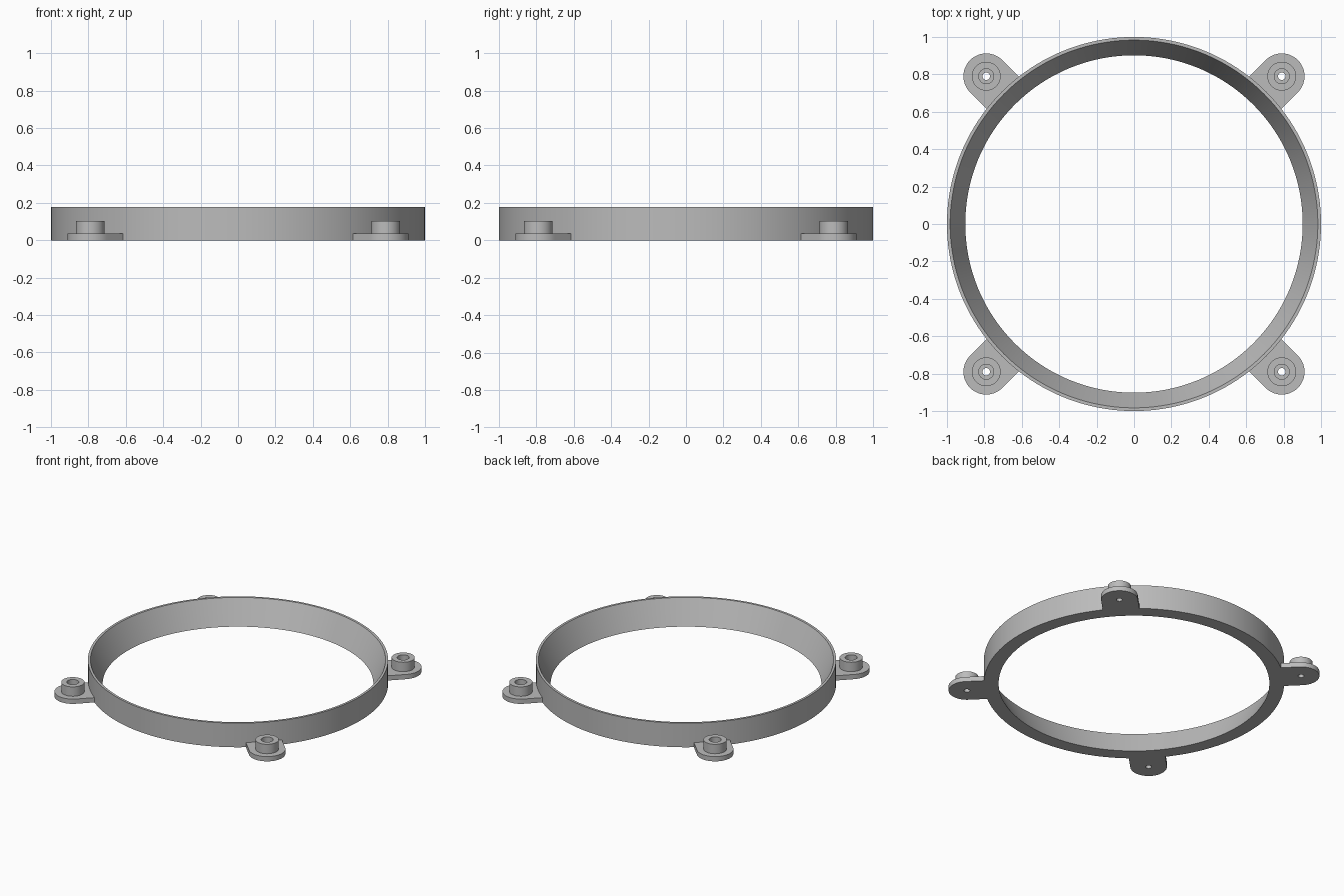
import bpy, bmesh, math

if "Cube" in bpy.data.objects:
    bpy.data.objects.remove(bpy.data.objects["Cube"], do_unlink=True)

# Single plain grey
GREY = (0.5, 0.5, 0.5, 1)
grey = bpy.data.materials.new("plain grey")
grey.use_nodes = True
grey.diffuse_color = GREY
grey.node_tree.nodes["Principled BSDF"].inputs["Base Color"].default_value = GREY

MOUNT_R = 0.79 * math.sqrt(2)   # distance of the lug centres from the axis
TAB_H, TAB_R, HOLE_R = 0.035, 0.122, 0.02


def finish(bm, name):
    bmesh.ops.recalc_face_normals(bm, faces=bm.faces)
    mesh = bpy.data.meshes.new(name)
    bm.to_mesh(mesh)
    bm.free()
    mesh.materials.append(grey)
    obj = bpy.data.objects.new(name, mesh)
    bpy.context.collection.objects.link(obj)
    bpy.ops.object.select_all(action="DESELECT")
    obj.select_set(True)
    bpy.context.view_layer.objects.active = obj
    bpy.ops.object.shade_smooth_by_angle(angle=math.radians(30))
    return obj


def loft(name, loops):
    """Join closed loops of equal length in a closed cycle."""
    bm = bmesh.new()
    rows = [[bm.verts.new(p) for p in loop] for loop in loops]
    n = len(rows[0])
    for k, a in enumerate(rows):
        b = rows[(k + 1) % len(rows)]
        for i in range(n):
            j = (i + 1) % n
            bm.faces.new((a[i], a[j], b[j], b[i]))
    return finish(bm, name)


def circle(r, z, n):
    return [(r * math.cos(t), r * math.sin(t), z)
            for t in (2 * math.pi * i / n for i in range(n))]


def tab_outline(z, n):
    """Rounded outer end, square inner end that runs into the ring wall."""
    inner = 0.95 - MOUNT_R
    points = []
    for x, y, _ in circle(TAB_R, z, n):
        if x < -1e-6:       # push the inner half out to a rectangle
            s = min(-inner / -x, TAB_R / max(abs(y), 1e-6))
            x, y = x * s, y * s
        points.append((x, y, z))
    # snap the nearest points onto the two square corners
    for sign in (1, -1):
        corner = (inner, sign * TAB_R)
        k = min(range(n), key=lambda i: math.dist(points[i][:2], corner))
        points[k] = (*corner, z)
    return points


# Ring with a vertical outside and a tapered inside
loft("ring", [circle(r, z, 160) for r, z in
              ((1, 0), (1, 0.177), (0.983, 0.177), (0.902, 0))])

# Four screw lugs, each a flat tab with a hollow boss
for side, angle in (("back_left", 45), ("back_right", 135),
                    ("front_right", 225), ("front_left", 315)):
    a = math.radians(angle)
    tab = loft("tab_" + side, [tab_outline(0, 64), tab_outline(TAB_H, 64),
                               circle(HOLE_R, TAB_H, 64), circle(HOLE_R, 0, 64)])
    boss = loft("boss_" + side, [circle(r, z, 64) for r, z in
                ((0.077, TAB_H - 0.005), (0.077, 0.104),
                 (0.04, 0.104), (0.04, TAB_H - 0.005))])
    for part in (tab, boss):
        part.location = (MOUNT_R * math.cos(a), MOUNT_R * math.sin(a), 0)
        part.rotation_euler.z = a
